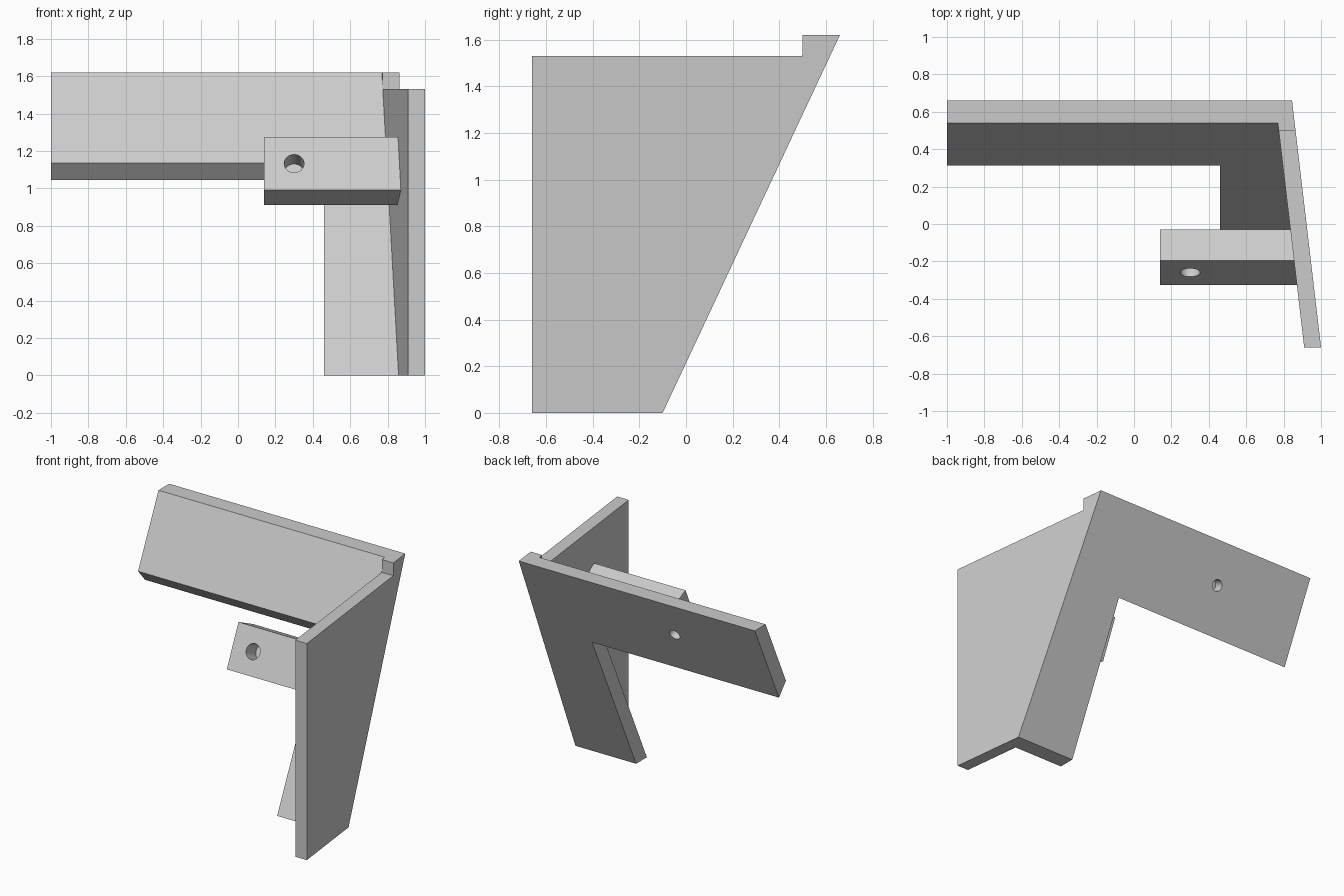
import bpy
import bmesh
from math import radians
from mathutils import Vector

if "Cube" in bpy.data.objects:
    bpy.data.objects.remove(bpy.data.objects["Cube"], do_unlink=True)

grey = bpy.data.materials.new("plain_grey")
grey.use_nodes = True
grey.diffuse_color = (0.6, 0.6, 0.6, 1)
grey.node_tree.nodes["Principled BSDF"].inputs["Base Color"].default_value = (0.6, 0.6, 0.6, 1)


def inner_x(y):
    """Inner face of the splayed side board."""
    return 0.91 - 0.1174 * (y + 0.66)


def outer_x(y):
    return inner_x(y) + 0.09


def prism(name, profile, left, right):
    """Board with a (y, z) profile; its end planes are functions of y."""
    bm = bmesh.new()
    ends = [[bm.verts.new((f(y), y, z)) for y, z in profile] for f in (left, right)]
    for end in ends:
        bm.faces.new(end)
    n = len(profile)
    for i in range(n):
        j = (i + 1) % n
        bm.faces.new((ends[0][i], ends[0][j], ends[1][j], ends[1][i]))
    bmesh.ops.recalc_face_normals(bm, faces=bm.faces)
    mesh = bpy.data.meshes.new(name)
    bm.to_mesh(mesh)
    bm.free()
    mesh.materials.append(grey)
    obj = bpy.data.objects.new(name, mesh)
    bpy.context.collection.objects.link(obj)
    return obj


def cut(target, cutter):
    cutter.hide_render = True
    mod = target.modifiers.new("cut", 'BOOLEAN')
    mod.operation = 'DIFFERENCE'
    mod.solver = 'EXACT'
    mod.object = cutter
    bpy.context.view_layer.objects.active = target
    bpy.ops.object.modifier_apply(modifier=mod.name)
    bpy.data.objects.remove(cutter, do_unlink=True)


def drill(target, mouth, direction, radius, depth):
    """Blind round hole starting at the mouth."""
    bpy.ops.mesh.primitive_cylinder_add(
        vertices=48, radius=radius, depth=2 * depth, location=mouth,
        rotation=direction.to_track_quat('Z', 'Y').to_euler())
    cutter = bpy.context.object
    cutter.data.materials.append(grey)
    cut(target, cutter)


# Splayed side board with raised rear corner
side_board = prism("side_board",
                   [(-0.66, 0), (-0.1, 0), (0.66, 1.62), (0.5, 1.62), (0.5, 1.53), (-0.66, 1.53)],
                   inner_x, outer_x)

# Leaning L-shaped board: full slab with the lower corner cut away
back_board = prism("back_board", [(-0.22, 0), (-0.1, 0), (0.66, 1.62), (0.54, 1.62)],
                   lambda y: -1, inner_x)
corner = prism("corner_cutter",
               [(-0.6, -0.2), (0.546, -0.2), (0.546, 0.865), (0.156, 1.315), (-0.6, 1.315)],
               lambda y: -1.2, lambda y: 0.46)
cut(back_board, corner)

# Small block parallel to the leaning board
block = prism("block", [(-0.325, 0.99), (-0.195, 1.275), (-0.03, 1.197), (-0.158, 0.91)],
              lambda y: 0.14, inner_x)

# Blind holes square to the slope
inward = Vector((0, 0.905, -0.425))
drill(block, (0.3, -0.26, 1.133), inward, 0.053, 0.12)
drill(back_board, (-0.285, 0.535, 1.354), -inward, 0.04, 0.075)

for obj in (side_board, back_board, block):
    bpy.ops.object.select_all(action='DESELECT')
    obj.select_set(True)
    bpy.context.view_layer.objects.active = obj
    bpy.ops.object.shade_smooth_by_angle(angle=radians(20))
